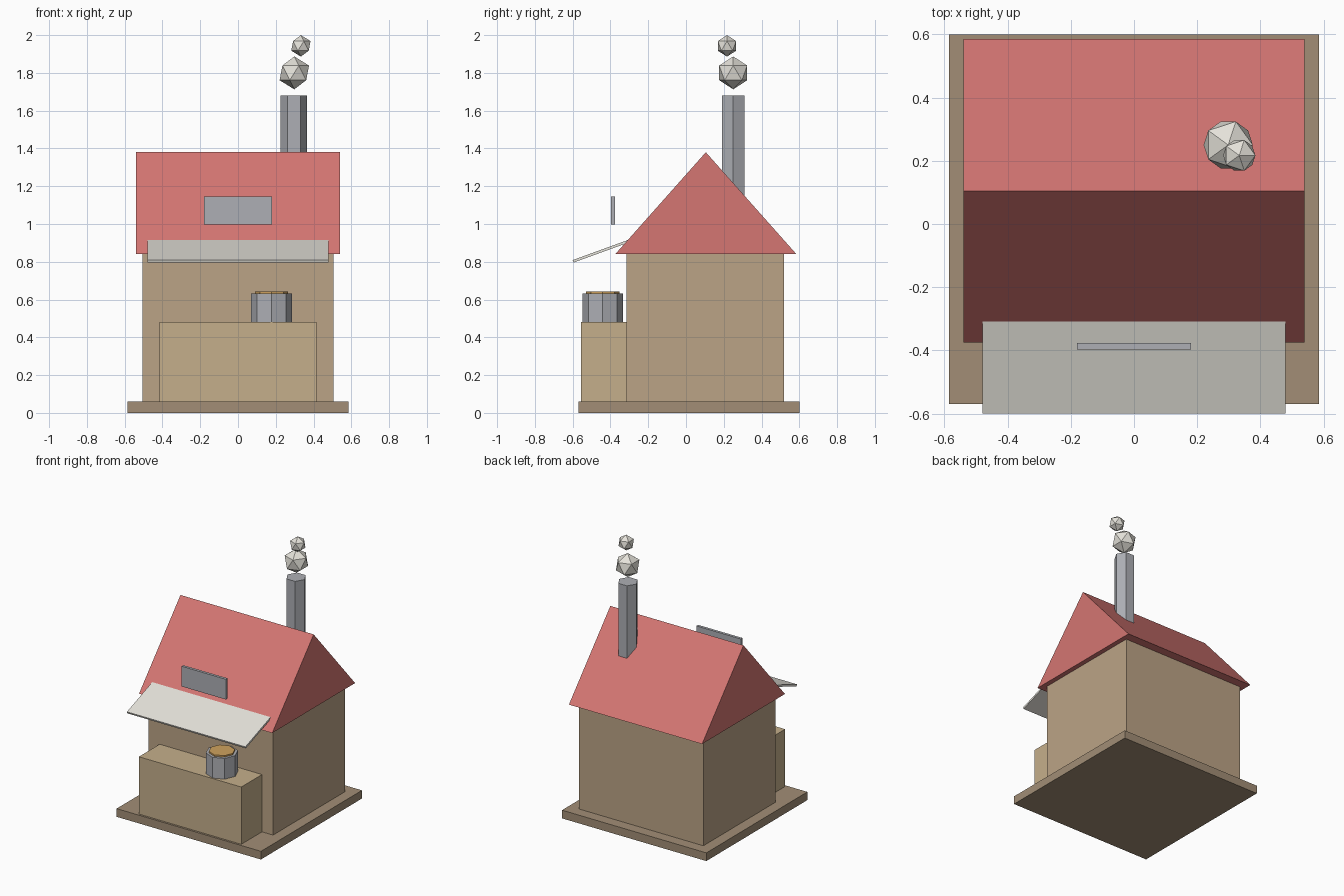
import bpy, bmesh, math
from mathutils import Matrix, Vector

if "Cube" in bpy.data.objects:
    bpy.data.objects.remove(bpy.data.objects["Cube"])


def material(name, rgb):
    m = bpy.data.materials.new(name)
    m.diffuse_color = (*rgb, 1.0)
    m.use_nodes = True
    m.node_tree.nodes["Principled BSDF"].inputs["Base Color"].default_value = m.diffuse_color
    return m


STONE = material("stone", (0.36, 0.27, 0.18))
WALL = material("wall", (0.50, 0.37, 0.24))
WOOD = material("wood", (0.56, 0.43, 0.26))
ROOF = material("roof_red", (0.66, 0.18, 0.17))
METAL = material("metal", (0.42, 0.43, 0.46))
PALE = material("pale", (0.78, 0.76, 0.70))
SOUP = material("soup_orange", (0.62, 0.36, 0.11))


def finish(name, bm, mat):
    bmesh.ops.recalc_face_normals(bm, faces=bm.faces)
    me = bpy.data.meshes.new(name)
    bm.to_mesh(me)
    bm.free()
    me.materials.append(mat)
    ob = bpy.data.objects.new(name, me)
    bpy.context.collection.objects.link(ob)
    return ob


def box(name, x, y, z, mat):
    """Box from (min, max) ranges."""
    bm = bmesh.new()
    bmesh.ops.create_cube(bm, size=1)
    for v in bm.verts:
        v.co = Vector([(r[0] + r[1]) / 2 + c * (r[1] - r[0]) for c, r in zip(v.co, (x, y, z))])
    return finish(name, bm, mat)


def extrude_x(name, profile, half, mat):
    """Extrude a (y, z) profile symmetrically along x."""
    bm = bmesh.new()
    face = bm.faces.new([bm.verts.new((-half, y, z)) for y, z in profile])
    ext = bmesh.ops.extrude_face_region(bm, geom=[face])
    verts = [g for g in ext["geom"] if isinstance(g, bmesh.types.BMVert)]
    bmesh.ops.translate(bm, verts=verts, vec=(2 * half, 0, 0))
    return finish(name, bm, mat)


def prism(name, sides, radius, centre, z0, z1, mat):
    """Upright prism with a corner pointing along +x."""
    bm = bmesh.new()
    ring = [2 * math.pi * i / sides for i in range(sides)]
    face = bm.faces.new([bm.verts.new((centre[0] + radius * math.cos(a),
                                       centre[1] + radius * math.sin(a), z0)) for a in ring])
    ext = bmesh.ops.extrude_face_region(bm, geom=[face])
    verts = [g for g in ext["geom"] if isinstance(g, bmesh.types.BMVert)]
    bmesh.ops.translate(bm, verts=verts, vec=(0, 0, z1 - z0))
    return finish(name, bm, mat)


def puff(name, radius, centre):
    bm = bmesh.new()
    bmesh.ops.create_icosphere(bm, subdivisions=1, radius=radius,
                               matrix=Matrix.Translation(centre))
    return finish(name, bm, PALE)


# Base, house body and serving counter
box("base", (-0.585, 0.585), (-0.57, 0.60), (0, 0.06), STONE)
box("house_body", (-0.505, 0.505), (-0.315, 0.52), (0.06, 0.84), WALL)
box("counter", (-0.415, 0.415), (-0.555, -0.315), (0.06, 0.48), WOOD)

# Gable roof
extrude_x("roof", [(-0.375, 0.84), (0.585, 0.84), (0.105, 1.38)], 0.54, ROOF)

# Sloping awning running into the roof
tilt, length, thick = math.radians(20), 0.345, 0.014
along = Vector((math.cos(tilt), math.sin(tilt))) * length
down = Vector((math.sin(tilt), -math.cos(tilt))) * thick
tip = Vector((-0.60, 0.809))
extrude_x("awning", [tip, tip + along, tip + along + down, tip + down], 0.48, PALE)

# Hanging sign board
box("sign_board", (-0.18, 0.18), (-0.397, -0.377), (0.998, 1.146), METAL)

# Pot with soup
prism("pot", 8, 0.108, (0.178, -0.441), 0.48, 0.632, METAL)
prism("soup", 8, 0.088, (0.178, -0.441), 0.60, 0.643, SOUP)

# Chimney and smoke
prism("chimney", 6, 0.07, (0.296, 0.25), 1.08, 1.68, METAL)
puff("smoke_large", 0.087, (0.298, 0.25, 1.80))
puff("smoke_small", 0.057, (0.333, 0.217, 1.943))
